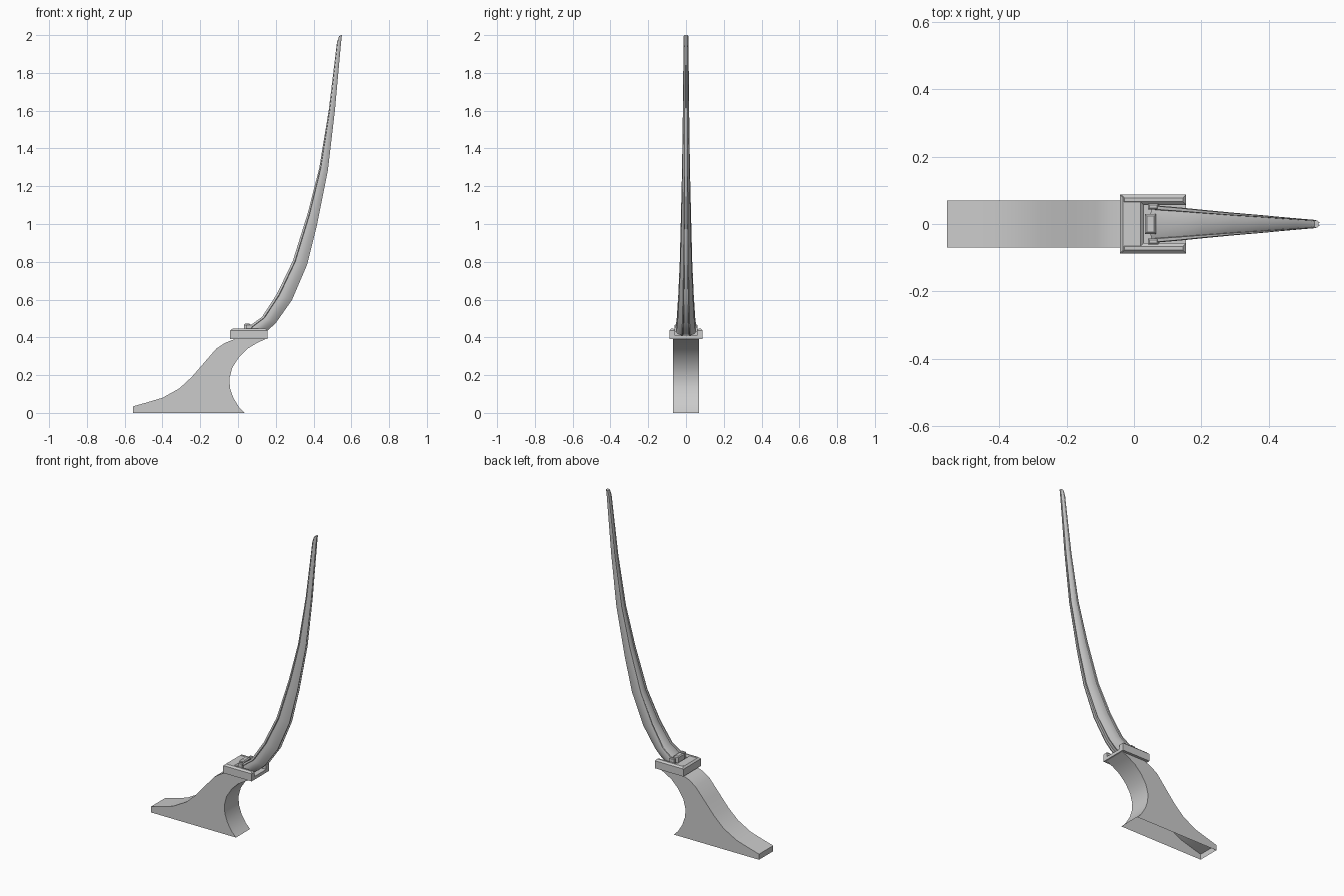
import bpy, bmesh
from mathutils import Vector

if "Cube" in bpy.data.objects:
    bpy.data.objects.remove(bpy.data.objects["Cube"])


def finish(bm, name, smooth=None):
    bmesh.ops.recalc_face_normals(bm, faces=bm.faces)
    me = bpy.data.meshes.new(name)
    bm.to_mesh(me)
    bm.free()
    ob = bpy.data.objects.new(name, me)
    bpy.context.collection.objects.link(ob)
    if smooth:
        bpy.ops.object.select_all(action='DESELECT')
        ob.select_set(True)
        bpy.context.view_layer.objects.active = ob
        bpy.ops.object.shade_smooth_by_angle(angle=smooth)
    return ob


def loft(rings, name, caps=True, smooth=None):
    bm = bmesh.new()
    vs = [[bm.verts.new(p) for p in r] for r in rings]
    n = len(vs[0])
    for a, b in zip(vs, vs[1:]):
        for i in range(n):
            j = (i + 1) % n
            bm.faces.new((a[i], a[j], b[j], b[i]))
    if caps:
        bm.faces.new(vs[0])
        bm.faces.new(vs[-1])
    return bm if name is None else finish(bm, name, smooth)


def box(name, x0, x1, y0, y1, z0, z1, inset=0.0):
    # box whose top edge is chamfered by inset
    def ring(d, z):
        return [(x0 + d, y0 + d, z), (x1 - d, y0 + d, z), (x1 - d, y1 - d, z), (x0 + d, y1 - d, z)]
    rings = [ring(0, z0), ring(0, z1 - inset)]
    if inset:
        rings.append(ring(inset, z1))
    return loft(rings, name)


# Curved foot, open underneath
back = [(-.555, 0), (-.555, .035), (-.48, .056), (-.40, .08), (-.31, .13), (-.245, .19),
        (-.18, .265), (-.115, .34), (-.07, .37), (-.02, .39), (0, .395)]
front = [(.155, .395), (.10, .37), (.05, .34), (.005, .295), (-.03, .24), (-.046, .18),
         (-.042, .13), (-.025, .08), (.005, .03), (.035, 0)]
prof = back + front
foot = loft([[(x, y, z) for x, z in prof] for y in (-.07, .07)], None)
foot.faces.ensure_lookup_table()
under = [f for f in foot.faces if all(abs(v.co.z) < 1e-5 for v in f.verts)]
bmesh.ops.delete(foot, geom=under, context='FACES_ONLY')
finish(foot, "foot", 0.5)

# Socket plate with a raised rim open toward the front of the curve
box("socket_plate", -.042, .155, -.087, .087, .39, .41)
box("socket_rim_back", -.042, .03, -.087, .087, .41, .445, .01)
for s, side in ((1, "left"), (-1, "right")):
    box("socket_rim_" + side, -.038, .155, min(s * .057, s * .087), max(s * .057, s * .087),
        .41, .447, .01)

# Tapering curved beam: inner edge and outer edge of each station (x, z)
stations = [((.045, .435), (.115, .41)), ((.065, .463), (.155, .434)),
            ((.127, .508), (.20, .476)), ((.206, .63), (.286, .598)),
            ((.29, .804), (.365, .783)), ((.37, 1.06), (.418, .995)),
            ((.43, 1.296), (.476, 1.286)), ((.48, 1.60), (.513, 1.60)),
            ((.524, 1.963), (.545, 1.955)), ((.535, 1.995), (.55, 2.0))]
# half section: (depth 0 inner .. 1 outer, half width), shallow ridge inside, groove outside
half = [(.06, .55), (.10, .76), (.0, .80), (.0, .98), (.14, 1.0), (.18, .88), (.42, .90),
        (.65, .78), (.85, .58), (1.0, .40), (1.0, .28), (.84, .24)]
section = [(.02, 0)] + half + [(.84, 0)] + [(u, -v) for u, v in reversed(half)]
rings = []
for (xa, za), (xb, zb) in stations:
    a, b = Vector((xa, 0, za)), Vector((xb, 0, zb))
    w = .056 - .044 * ((xa + xb) / 2 - .09) / .455
    rings.append([a.lerp(b, u) + Vector((0, v * w, 0)) for u, v in section])
loft(rings, "curved_beam", smooth=0.6)

# Small clips holding the beam's lower end
box("center_clip", .032, .066, -.03, .03, .43, .472, .006)
for s, side in ((1, "left"), (-1, "right")):
    box("edge_clip_" + side, .042, .072, s * .052 - .009, s * .052 + .009, .43, .468, .004)
